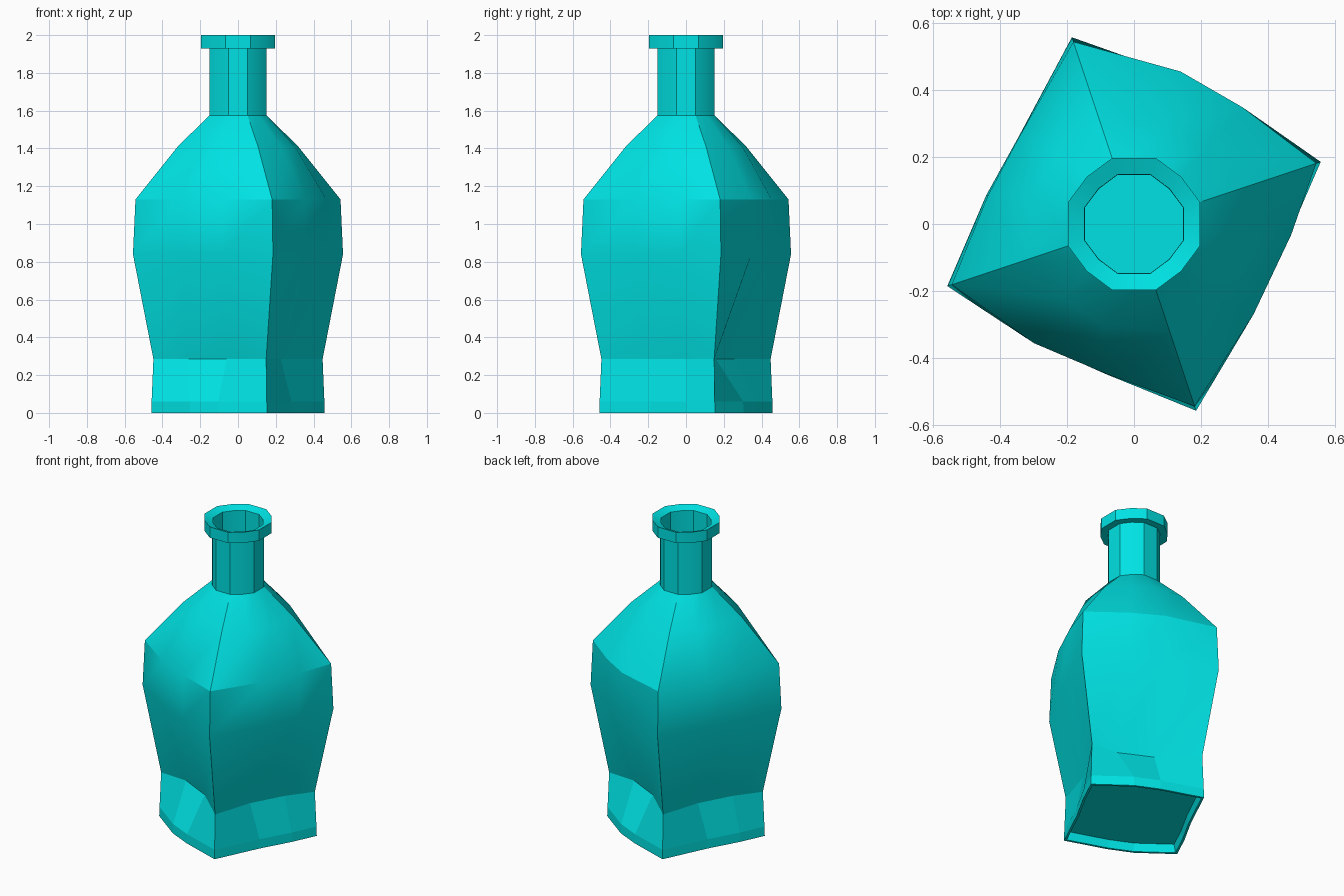
import bpy, bmesh
from math import cos, sin, radians

if "Cube" in bpy.data.objects:
    bpy.data.objects.remove(bpy.data.objects["Cube"])

N = 12
CORNER = 18.4
# Sections: two side points (angle, share of corner radius) for the back, left,
# front and right sides; two sides given means they repeat
ROUND = ((45, 0.96), (71.6, 1.0)) * 2
SHOULDER = ((46, 0.92), (73, 0.93), (47, 0.92), (75, 0.93))
BELLY = ((47, 0.83), (73, 0.83), (53, 0.75), (79, 0.775),
         (50, 0.81), (80, 0.795), (53, 0.78), (86, 0.82))
LOWER_BELLY = ((48, 0.795), (74, 0.79), (53, 0.735), (79, 0.765),
               (50, 0.785), (79, 0.775), (53, 0.76), (86, 0.79))
WAIST = ((31, 0.65), (77, 0.56), (48.5, 0.64), (90, 0.71))
FOOT = ((50, 0.82), (74, 0.80), (57, 0.70), (90, 0.80))

# (z, corner radius, section)
PROFILE = [
    (0.05, 0.45, FOOT),      # recessed underside
    (0.0, 0.465, FOOT),
    (0.0, 0.484, FOOT),
    (0.06, 0.482, FOOT),
    (0.285, 0.472, WAIST),
    (0.84, 0.586, LOWER_BELLY),
    (1.13, 0.572, BELLY),
    (1.41, 0.336, SHOULDER),
    (1.575, 0.16, ROUND),    # neck
    (1.93, 0.16, ROUND),
    (1.93, 0.207, ROUND),    # lip
    (2.0, 0.207, ROUND),
    (1.98, 0.155, ROUND),    # mouth, sloping into the neck
    (1.575, 0.154, ROUND),
]


def ring(bm, z, r, section):
    """Twelve points: four corners with two points on each side between them."""
    verts = []
    for side in range(4):
        start = (side * 2) % len(section)
        for angle, share in ((CORNER, 1.0), *section[start:start + 2]):
            t = radians(angle + 90 * side)
            verts.append(bm.verts.new((r * share * cos(t), r * share * sin(t), z)))
    return verts


bm = bmesh.new()
rings = [ring(bm, *p) for p in PROFILE]
flat_faces = []
for i, (low, high) in enumerate(zip(rings, rings[1:])):
    for j in range(N):
        n = (j + 1) % N
        f = bm.faces.new((low[j], low[n], high[n], high[j]))
        if i < 4:
            flat_faces.append(f)
flat_faces.append(bm.faces.new(rings[0][::-1]))     # floor
bm.faces.index_update()
flat_ids = [f.index for f in flat_faces]

mesh = bpy.data.meshes.new("bottle")
bm.to_mesh(mesh)
bm.free()
bottle = bpy.data.objects.new("bottle", mesh)
bpy.context.collection.objects.link(bottle)

# Soft body, crisp corners, faceted foot
bpy.context.view_layer.objects.active = bottle
bottle.select_set(True)
bpy.ops.object.shade_smooth_by_angle(angle=radians(30))
for i in flat_ids:
    mesh.polygons[i].use_smooth = False

glass = bpy.data.materials.new("cyan_glass")
glass.diffuse_color = (0.0, 0.76, 0.77, 1)
glass.use_nodes = True
glass.node_tree.nodes["Principled BSDF"].inputs["Base Color"].default_value = glass.diffuse_color
mesh.materials.append(glass)
